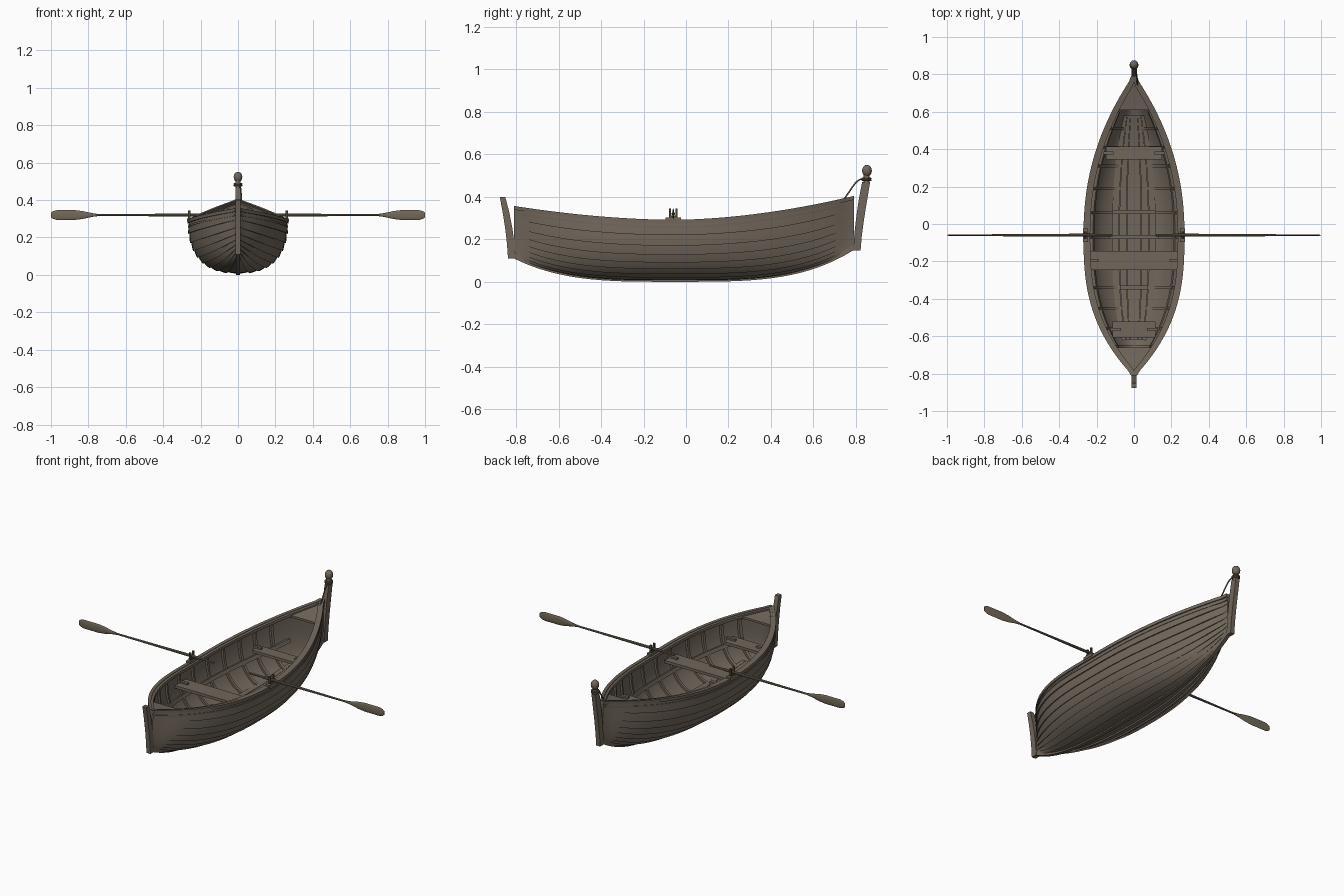
import bpy
import math
from mathutils import Vector

if "Cube" in bpy.data.objects:
    bpy.data.objects.remove(bpy.data.objects["Cube"])


def material(name, rgb):
    m = bpy.data.materials.new(name)
    m.use_nodes = True
    m.diffuse_color = (*rgb, 1)
    bsdf = m.node_tree.nodes["Principled BSDF"]
    bsdf.inputs["Base Color"].default_value = (*rgb, 1)
    bsdf.inputs["Roughness"].default_value = 0.8
    return m


WOOD = material("weathered_wood", (0.165, 0.135, 0.105))
OAR = material("oar_wood", (0.17, 0.14, 0.10))
IRON = material("dark_iron", (0.075, 0.06, 0.035))
ROPE = material("rope", (0.13, 0.105, 0.06))

BACK, FRONT, BEAM = 0.79, -0.81, 0.262


def finish(ob, mat, mirror=False):
    ob.data.materials.append(mat)
    if mirror:
        ob.modifiers.new("mirror", "MIRROR")
    bpy.ops.object.select_all(action="DESELECT")
    ob.select_set(True)
    bpy.context.view_layer.objects.active = ob
    bpy.ops.object.shade_smooth_by_angle(angle=math.radians(30))
    return ob


def loft(name, rings, mat, mirror=False):
    """Skin a row of closed rings and cap both ends."""
    n = len(rings[0])
    verts = [p for r in rings for p in r]
    faces = [(i * n + j, i * n + (j + 1) % n, (i + 1) * n + (j + 1) % n, (i + 1) * n + j)
             for i in range(len(rings) - 1) for j in range(n)]
    faces += [tuple(reversed(range(n))), tuple(range(len(verts) - n, len(verts)))]
    me = bpy.data.meshes.new(name)
    me.from_pydata(verts, [], faces)
    ob = bpy.data.objects.new(name, me)
    bpy.context.collection.objects.link(ob)
    bpy.context.view_layer.objects.active = ob
    ob.select_set(True)
    bpy.ops.object.mode_set(mode="EDIT")
    bpy.ops.mesh.select_all(action="SELECT")
    bpy.ops.mesh.normals_make_consistent(inside=False)
    bpy.ops.object.mode_set(mode="OBJECT")
    return finish(ob, mat, mirror)


def rect(y, x0, x1, z0, z1):
    return [(x0, y, z0), (x1, y, z0), (x1, y, z1), (x0, y, z1)]


def box(name, x, y, z, mat, mirror=False):
    return loft(name, [rect(y[0], *x, *z), rect(y[1], *x, *z)], mat, mirror)


def span(a, b, n):
    return [a + (b - a) * i / n for i in range(n + 1)]


# Hull lines: half width, sheer height and keel height along the boat
def station(y):
    return min(1, (y + 0.06) / 0.85 if y > -0.06 else (-0.06 - y) / 0.75)


def half(y):
    return max(0.008, BEAM * (1 - station(y) ** (2.19 if y > -0.06 else 2.7)))


def sheer(y):
    return 0.288 + (0.112 if y > -0.06 else 0.065) * station(y) ** 1.8


def keel(y):
    u = station(y)
    return 0.15 * u ** 3.6 if y > -0.06 else 0.11 * u ** 3.4


def section(y, t):
    a = min(max(t, 0), 1) * math.pi / 2
    low = keel(y) + 0.014
    x = half(y) * math.sin(a) ** (0.8 + 0.35 * station(y) ** 2)
    return Vector((x, y, low + (sheer(y) - low) * (1 - max(0, math.cos(a)) ** 0.8)))


def skin(y, t, off):
    """Point of the hull section, moved outward by off."""
    d = section(y, t + 0.02) - section(y, t - 0.02)
    p = section(y, t) + Vector((d.z, 0, -d.x)).normalized() * off
    return (max(0, p.x), y, p.z)


ys = span(FRONT, BACK, 56)

# Overlapping hull planks
STRAKES = 9
rings = []
for y in ys:
    lap = 0.008 * min(1, half(y) / 0.06)
    outer = [skin(y, (k + s / 3) / STRAKES, lap * (1 - s / 3))
             for k in range(STRAKES) for s in range(4)]
    inner = [skin(y, t, -0.008) for t in span(1, 0, 18)]
    rings.append(outer + inner)
loft("hull_planking", rings, WOOD, True)

# Gunwale, inner rail and rubbing strip
for name, a, b, lo, hi in (("gunwale", -0.012, 0.008, -0.014, 0.004),
                           ("inner_rail", -0.028, -0.012, -0.016, 0.001),
                           ("rubbing_strip", -0.004, 0.006, -0.036, -0.026)):
    loft(name, [rect(y, max(0, half(y) + a), max(0.001, half(y) + b), sheer(y) + lo, sheer(y) + hi)
                for y in ys], WOOD, True)

# Keel
loft("keel", [rect(y, -0.011, 0.011, keel(y), keel(y) + 0.026) for y in ys], WOOD)


# Stem and stern posts: (centre y, z, depth)
def post(name, path):
    loft(name, [[(sx * 0.013, y + sy * d / 2, z) for sx, sy in ((-1, -1), (1, -1), (1, 1), (-1, 1))]
                for y, z, d in path], WOOD)


post("stem_post", [(-0.82, 0.11, 0.036), (-0.825, 0.18, 0.036), (-0.834, 0.25, 0.034),
                   (-0.848, 0.33, 0.031), (-0.864, 0.4, 0.026)])
post("stern_post", [(0.805, 0.148, 0.034), (0.81, 0.22, 0.036), (0.82, 0.3, 0.038),
                    (0.832, 0.38, 0.04), (0.848, 0.47, 0.038)])

# Knob, collar and peg on the stern post
bpy.ops.mesh.primitive_uv_sphere_add(segments=16, ring_count=10, radius=0.023, location=(0, 0.852, 0.523))
knob = bpy.context.object
knob.name = "post_knob"
knob.scale.z = 1.2
finish(knob, WOOD)
bpy.ops.mesh.primitive_cylinder_add(vertices=12, radius=0.014, depth=0.05, location=(0, 0.85, 0.485))
bpy.context.object.name = "post_neck"
finish(bpy.context.object, WOOD)
for i in range(2):
    bpy.ops.mesh.primitive_torus_add(major_radius=0.019, minor_radius=0.005, major_segments=16,
                                     minor_segments=6, location=(0, 0.85, 0.478 + i * 0.008))
    bpy.context.object.name = f"rope_turn_{i + 1}"
    finish(bpy.context.object, ROPE)

# Mooring rope
cu = bpy.data.curves.new("mooring_rope", "CURVE")
cu.dimensions = "3D"
cu.bevel_depth = 0.004
cu.bevel_resolution = 1
sp = cu.splines.new("NURBS")
path = [(0.02, 0.73, 0.37), (0.018, 0.76, 0.41), (0.015, 0.79, 0.46), (0.01, 0.82, 0.49), (0.012, 0.85, 0.482)]
sp.points.add(len(path) - 1)
for p, c in zip(sp.points, path):
    p.co = (*c, 1)
sp.use_endpoint_u = True
rope = bpy.data.objects.new("mooring_rope", cu)
bpy.context.collection.objects.link(rope)
cu.materials.append(ROPE)

# End decks
for name, a, b in (("front_deck", FRONT, -0.66), ("rear_deck", 0.61, BACK)):
    loft(name, [rect(y, -max(0.002, half(y) - 0.014), max(0.002, half(y) - 0.014),
                     sheer(y) - 0.02, sheer(y) - 0.008) for y in span(a, b, 10)], WOOD)

# Ribs
for i, y in enumerate((0.51, 0.41, 0.31, 0.19, 0.06, -0.07, -0.2, -0.34, -0.45, -0.56, -0.655)):
    loft(f"rib_{i + 1}", [[skin(y - 0.007, t, -0.006), skin(y + 0.007, t, -0.006),
                           skin(y + 0.007, t, -0.02), skin(y - 0.007, t, -0.02)]
                          for t in span(0, 0.97, 16)], WOOD, True)

# Seat risers along the inside
loft("seat_riser", [[skin(y, 0.66, -0.006), skin(y, 0.72, -0.006), skin(y, 0.72, -0.024), skin(y, 0.66, -0.024)]
                    for y in span(-0.66, 0.6, 30)], WOOD, True)

# Floor boards
for i in range(3):
    loft(f"floor_board_{i + 1}", [rect(y, (i * 0.04 + 0.001) * half(y) / BEAM, (i * 0.04 + 0.038) * half(y) / BEAM,
                                       keel(y) + 0.04, keel(y) + 0.048) for y in span(-0.62, 0.58, 24)], WOOD, True)

# Seats with knees
for name, y, d, w, z, k in (("rear_seat", 0.38, 0.07, 0.15, 0.215, 0.11), ("middle_seat", -0.195, 0.1, 0.242, 0.205, 0.19),
                            ("front_seat", -0.565, 0.085, 0.115, 0.205, 0.07)):
    box(name, (-w, w), (y - d / 2, y + d / 2), (z, z + 0.016), WOOD)
    box(name + "_knee", (k, w + 0.012), (y - 0.008, y + 0.008), (z + 0.01, z + 0.026), WOOD, True)

# Foot braces across the floor
for i, (y, w) in enumerate(((0.065, 0.115), (-0.07, 0.13), (-0.34, 0.075))):
    box(f"foot_brace_{i + 1}", (-w, w), (y - 0.011, y + 0.011), (0.05, 0.07), WOOD)

# Oarlocks: pad, cradle and two horns
OY, OZ = -0.06, 0.32
box("oarlock_pad", (0.246, 0.274), (OY - 0.036, OY + 0.036), (0.285, 0.302), WOOD, True)
box("oarlock_cradle", (0.254, 0.268), (OY - 0.02, OY + 0.02), (0.3, 0.312), IRON, True)
for s in (-1, 1):
    box(f"oarlock_horn_{'front' if s < 0 else 'rear'}", (0.255, 0.267),
        sorted((OY + s * 0.011, OY + s * 0.019)), (0.305, 0.345), IRON, True)


# Oars: (x, half thickness, half height)
def oar(name, path, sides):
    ring = [2 * math.pi * j / sides for j in range(sides)]
    loft(name, [[(x, OY + a * math.cos(t), OZ + b * math.sin(t)) for t in ring] for x, a, b in path], OAR, True)


oar("oar_shaft", [(0.115, 0.006, 0.006), (0.2, 0.006, 0.006), (0.21, 0.008, 0.008), (0.33, 0.008, 0.008),
                  (0.6, 0.006, 0.006), (0.8, 0.005, 0.005)], 10)
oar("oar_blade", [(0.75, 0.005, 0.006), (0.78, 0.005, 0.01), (0.83, 0.005, 0.021), (0.87, 0.004, 0.026),
                  (0.97, 0.004, 0.026), (0.99, 0.003, 0.02), (1.0, 0.002, 0.012)], 12)
